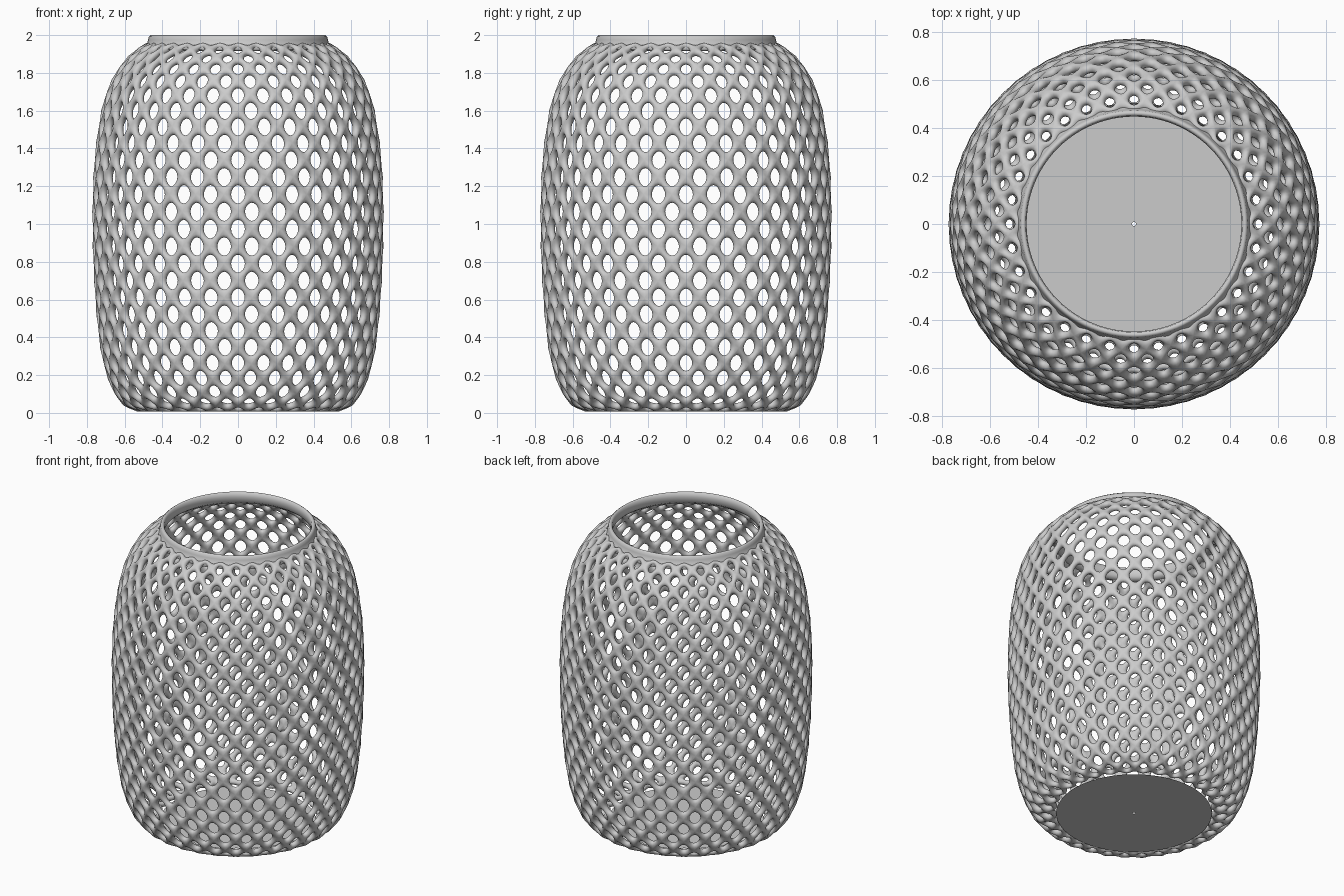
import bpy, bmesh, math

if "Cube" in bpy.data.objects:
    bpy.data.objects.remove(bpy.data.objects["Cube"])

N = 32          # diamonds around
K = 0.123       # row step as a fraction of the local radius

# centre line of the wall (radius, height), from base edge to rim
WALL = [(0.47, 0.025), (0.54, 0.025), (0.585, 0.04), (0.625, 0.08), (0.655, 0.14),
        (0.69, 0.24), (0.715, 0.37), (0.733, 0.55), (0.746, 0.75), (0.752, 0.95),
        (0.752, 1.1), (0.745, 1.3), (0.73, 1.45), (0.705, 1.6), (0.675, 1.71),
        (0.63, 1.80), (0.575, 1.87), (0.52, 1.915), (0.465, 1.95)]


def finish(name, bm):
    mesh = bpy.data.meshes.new(name)
    bm.to_mesh(mesh)
    bm.free()
    ob = bpy.data.objects.new(name, mesh)
    bpy.context.collection.objects.link(ob)
    for p in mesh.polygons:
        p.use_smooth = True
    return ob


def ring(bm, r, z, n, shift=0.0):
    return [bm.verts.new((r * math.cos((i + shift) * math.tau / n),
                          r * math.sin((i + shift) * math.tau / n), z)) for i in range(n)]


def diamond_rows(points):
    """Walk the profile, taking steps proportional to the radius."""
    fine = []
    for (r0, z0), (r1, z1) in zip(points, points[1:]):
        fine += [(r0 + (r1 - r0) * t / 40, z0 + (z1 - z0) * t / 40) for t in range(40)]
    fine.append(points[-1])
    turn = [0.0]
    for a, b in zip(fine, fine[1:]):
        turn.append(turn[-1] + math.dist(a, b) / (a[0] * K))
    count = round(turn[-1])
    rows, j = [], 0
    for i in range(count + 1):
        target = turn[-1] * i / count
        while j < len(turn) - 1 and turn[j] < target - 1e-6:
            j += 1
        rows.append(fine[j])
    return rows


# lattice wall: diamond quads turned into rounded strands
bm = bmesh.new()
rows = [ring(bm, r, z, N, 0.5 * (i % 2)) for i, (r, z) in enumerate(diamond_rows(WALL))]
for i in range(len(rows) - 2):
    low, mid, top = rows[i:i + 3]
    for k in range(N):
        if i % 2 == 0:
            left, right = mid[k - 1], mid[k]
        else:
            left, right = mid[k], mid[(k + 1) % N]
        bm.faces.new((low[k], right, top[k], left))
lattice = finish("lattice_wall", bm)
wire = lattice.modifiers.new("strands", 'WIREFRAME')
wire.thickness = 0.056
wire.offset = 0
wire.use_even_offset = False
wire.use_boundary = True
sub = lattice.modifiers.new("rounding", 'SUBSURF')
sub.levels = sub.render_levels = 2

# rim collar: closed lathe section
SECTION = [(0.505, 1.925), (0.482, 1.95), (0.476, 1.975), (0.472, 1.992), (0.462, 2.0),
           (0.451, 1.993), (0.447, 1.97), (0.45, 1.935), (0.475, 1.915)]
bm = bmesh.new()
loops = [ring(bm, r, z, 96) for r, z in SECTION]
for a, b in zip(loops, loops[1:] + loops[:1]):
    for k in range(96):
        bm.faces.new((a[k], a[(k + 1) % 96], b[(k + 1) % 96], b[k]))
bmesh.ops.recalc_face_normals(bm, faces=bm.faces)
finish("rim_collar", bm)

# flat base sheet with its tiny centre hole, facing down
bm = bmesh.new()
outer, inner = ring(bm, 0.475, 0.005, 64), ring(bm, 0.008, 0.005, 64)
for k in range(64):
    n = (k + 1) % 64
    bm.faces.new((outer[k], inner[k], inner[n], outer[n]))
bmesh.ops.recalc_face_normals(bm, faces=bm.faces)
for f in bm.faces:
    if f.normal.z > 0:
        f.normal_flip()
finish("base_disc", bm)
